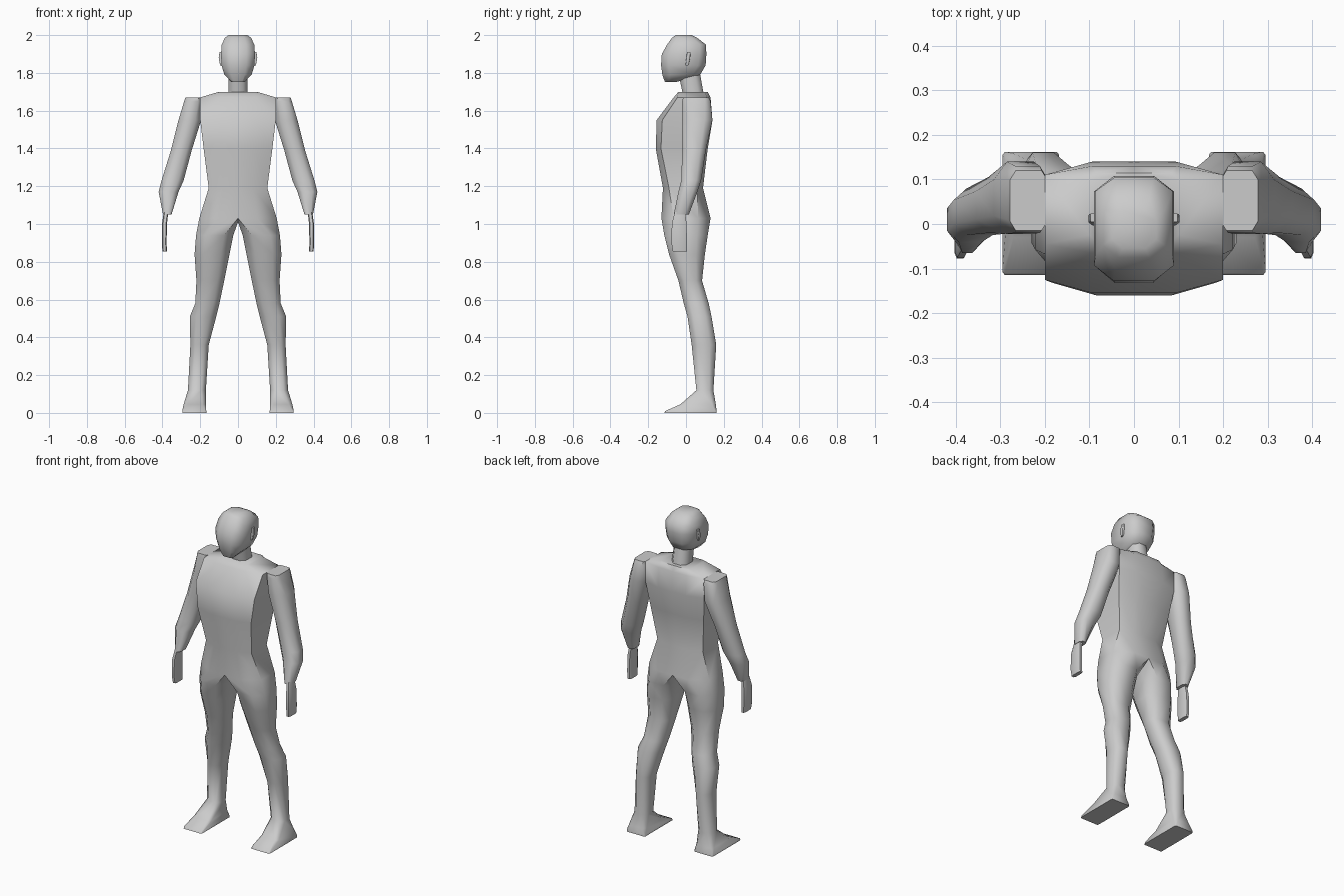
import bpy, bmesh, math

grey = bpy.data.materials.new("plain grey")
grey.diffuse_color = (0.6, 0.6, 0.6, 1)


def ring(z, x0, x1, y0, y1, fx=0.5, fy=0.5):
    """Eight-sided cross-section: a rectangle with cut corners, from front inner."""
    cx, hx = (x0 + x1) / 2, (x1 - x0) / 2 * fx
    cy, hy = (y0 + y1) / 2, (y1 - y0) / 2 * fy
    return [(cx - hx, y0, z), (cx + hx, y0, z), (x1, cy - hy, z), (x1, cy + hy, z),
            (cx + hx, y1, z), (cx - hx, y1, z), (x0, cy + hy, z), (x0, cy - hy, z)]


def half_ring(z, hx, y0, y1, fx=0.47, fy=0.8):
    """Right half of a torso section, from front middle to back middle."""
    r = ring(z, -hx, hx, y0, y1, fx, fy)
    return [(0, y0, z)] + r[1:5] + [(0, y1, z)]


def skin(bm, loops, closed=True):
    """Bridge neighbouring loops of vertices with quads."""
    n = len(loops[0])
    for a, b in zip(loops, loops[1:]):
        for i in range(n if closed else n - 1):
            j = (i + 1) % n
            bm.faces.new((a[i], a[j], b[j], b[i]))


def finish(bm, name, mirror=False):
    if mirror:
        bmesh.ops.mirror(bm, geom=bm.verts[:] + bm.edges[:] + bm.faces[:],
                         axis='X', merge_dist=0.0005)
        bmesh.ops.remove_doubles(bm, verts=bm.verts[:], dist=0.0002)
    bmesh.ops.recalc_face_normals(bm, faces=bm.faces[:])
    me = bpy.data.meshes.new(name)
    bm.to_mesh(me)
    bm.free()
    me.materials.append(grey)
    ob = bpy.data.objects.new(name, me)
    bpy.context.collection.objects.link(ob)
    bpy.ops.object.select_all(action='DESELECT')
    ob.select_set(True)
    bpy.context.view_layer.objects.active = ob
    bpy.ops.object.shade_smooth_by_angle(angle=math.radians(58))
    return ob


def loft(name, sections, mirror=False):
    bm = bmesh.new()
    loops = [[bm.verts.new(p) for p in ring(*s)] for s in sections]
    skin(bm, loops)
    bm.faces.new(loops[0])
    bm.faces.new(loops[-1])
    return finish(bm, name, mirror)


# Torso and legs: one continuous skin, modelled as a half and mirrored
bm = bmesh.new()
torso = [half_ring(*s) for s in (
    (1.70, 0.10, -0.04, 0.115, 0.85, 0.8),
    (1.67, 0.20, -0.065, 0.13),
    (1.55, 0.20, -0.155, 0.14),
    (1.40, 0.182, -0.16, 0.115),
    (1.19, 0.155, -0.122, 0.09, 0.5, 0.7),
    (1.03, 0.205, -0.13, 0.13, 0.5, 0.5))]
torso = [[bm.verts.new(p) for p in r] for r in torso]
skin(bm, torso, closed=False)
bm.faces.new(torso[0])
crotch = [bm.verts.new((0, y, 1.01)) for y in (0.05, -0.05)]
leg = [ring(*s) for s in (
    (0.94, 0.025, 0.222, -0.115, 0.115),
    (0.84, 0.045, 0.23, -0.09, 0.10),
    (0.70, 0.073, 0.22, -0.04, 0.085),
    (0.58, 0.098, 0.226, -0.012, 0.12),
    (0.51, 0.115, 0.255, 0.008, 0.135),
    (0.36, 0.155, 0.252, 0.03, 0.16),
    (0.12, 0.17, 0.265, 0.055, 0.145),
    (0.045, 0.17, 0.288, -0.03, 0.158, 0.7, 0.8),
    (0.01, 0.168, 0.295, -0.11, 0.162, 0.92, 0.95),
    (0.0, 0.168, 0.295, -0.115, 0.162, 0.92, 0.95))]
leg = [torso[-1] + crotch] + [[bm.verts.new(p) for p in r] for r in leg]
skin(bm, leg)
bm.faces.new(leg[-1])
finish(bm, "torso_and_legs", mirror=True)

# Arms
loft("arms", (
    (1.67, 0.195, 0.278, -0.015, 0.12, 0.7, 0.7),
    (1.65, 0.193, 0.285, -0.02, 0.13, 0.6, 0.6),
    (1.55, 0.195, 0.315, -0.022, 0.14),
    (1.39, 0.245, 0.355, -0.02, 0.105),
    (1.23, 0.288, 0.405, -0.025, 0.08),
    (1.17, 0.315, 0.42, -0.04, 0.06),
    (1.05, 0.352, 0.397, -0.065, 0.015)), mirror=True)

# Hands
loft("hands", (
    (1.07, 0.368, 0.392, -0.058, -0.005, 0.6, 0.7),
    (1.00, 0.376, 0.402, -0.075, 0.003, 0.6, 0.7),
    (0.90, 0.378, 0.403, -0.077, 0.005, 0.6, 0.7),
    (0.855, 0.376, 0.4, -0.07, 0.004, 0.6, 0.7)), mirror=True)

# Neck
loft("neck", (
    (1.82, -0.048, 0.048, -0.045, 0.07),
    (1.68, -0.052, 0.052, -0.015, 0.095)))

# Head
loft("head", (
    (2.0, -0.05, 0.05, -0.055, 0.03),
    (1.985, -0.07, 0.07, -0.075, 0.06, 0.5, 0.6),
    (1.95, -0.086, 0.086, -0.1, 0.105, 0.5, 0.7),
    (1.90, -0.09, 0.09, -0.128, 0.108, 0.5, 0.7),
    (1.84, -0.087, 0.087, -0.132, 0.104, 0.5, 0.65),
    (1.79, -0.072, 0.072, -0.125, 0.075, 0.5, 0.6),
    (1.752, -0.035, 0.035, -0.112, -0.05, 0.6, 0.5)))

# Ears
loft("ears", (
    (1.91, 0.08, 0.098, 0.005, 0.024, 0.8, 0.8),
    (1.88, 0.08, 0.102, 0.002, 0.022, 0.8, 0.8),
    (1.84, 0.08, 0.095, -0.003, 0.013, 0.8, 0.8)), mirror=True)
